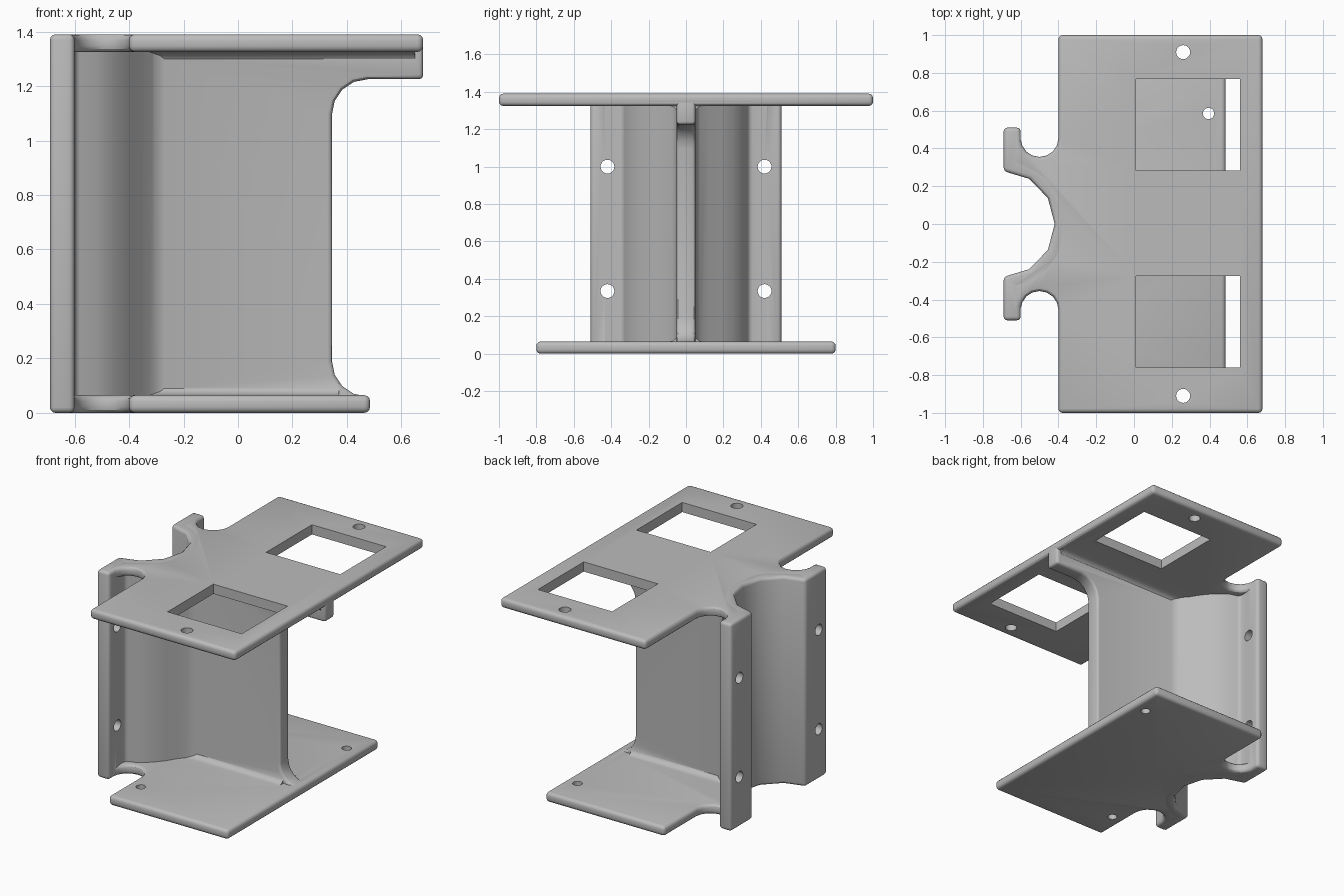
import bpy, bmesh, math
from mathutils import Matrix, Vector

if "Cube" in bpy.data.objects:
    bpy.data.objects.remove(bpy.data.objects["Cube"], do_unlink=True)

HEIGHT, PLATE = 1.39, 0.065

grey = bpy.data.materials.new("plain grey")
grey.use_nodes = True
COLOUR = (0.5, 0.5, 0.5, 1)
grey.diffuse_color = COLOUR
grey.node_tree.nodes["Principled BSDF"].inputs["Base Color"].default_value = COLOUR


def finish(name, bm):
    bmesh.ops.recalc_face_normals(bm, faces=bm.faces)
    mesh = bpy.data.meshes.new(name)
    bm.to_mesh(mesh)
    bm.free()
    mesh.materials.append(grey)
    ob = bpy.data.objects.new(name, mesh)
    bpy.context.collection.objects.link(ob)
    return ob


def prism(name, outline, start, depth, axes="xyz", round_off=0.0):
    """Extrude a 2D outline; the last letter of axes is the extrusion axis."""
    order = ["xyz".index(a) for a in axes]
    bm = bmesh.new()
    verts = []
    for u, v in outline:
        co = [0, 0, 0]
        co[order[0]], co[order[1]], co[order[2]] = u, v, start
        verts.append(bm.verts.new(co))
    face = bm.faces.new(verts)
    move = Vector((0, 0, 0))
    move[order[2]] = depth
    new = bmesh.ops.extrude_face_region(bm, geom=[face])["geom"]
    bmesh.ops.translate(bm, vec=move, verts=[g for g in new if isinstance(g, bmesh.types.BMVert)])
    ob = finish(name, bm)
    if round_off:
        mod = ob.modifiers.new("rounded edges", "BEVEL")
        mod.width, mod.segments = round_off, 3
        mod.limit_method, mod.angle_limit = "ANGLE", math.radians(40)
        apply(ob, mod)
    return ob


def cylinder(name, centre, radius, depth, axis="z"):
    bm = bmesh.new()
    turn = Matrix.Rotation(math.pi / 2, 4, "Y") if axis == "x" else Matrix()
    bmesh.ops.create_cone(bm, cap_ends=True, segments=20, radius1=radius, radius2=radius,
                          depth=depth, matrix=Matrix.Translation(centre) @ turn)
    return finish(name, bm)


def apply(ob, mod):
    bpy.context.view_layer.objects.active = ob
    bpy.ops.object.modifier_apply(modifier=mod.name)


def combine(ob, other, operation):
    mod = ob.modifiers.new(operation, "BOOLEAN")
    mod.operation, mod.solver, mod.object = operation, "EXACT", other
    apply(ob, mod)
    bpy.data.objects.remove(other, do_unlink=True)


def arc(cx, cy, r, start, end, steps):
    return [(cx + r * math.cos(math.radians(start + (end - start) * i / steps)),
             cy + r * math.sin(math.radians(start + (end - start) * i / steps)))
            for i in range(steps + 1)]


def mirrored(half):
    return half + [(x, -y) for x, y in reversed(half)]


def rectangle(x0, x1, y0, y1):
    return [(x0, y0), (x1, y0), (x1, y1), (x0, y1)]


def plate(name, x_end, half_width, z):
    # Rectangle with a scalloped notch, ending inside the column wall
    half = [(x_end, half_width), (-0.4, half_width)]
    half += arc(-0.5, 0.455, 0.1, 0, -180, 8)
    half += [(-0.645, 0.455), (-0.645, 0.31)] + arc(-0.7, 0, 0.315, 70, 10, 5)
    return prism(name, mirrored(half), z, PLATE, round_off=0.022)


# Column: curved saddle wall with two mounting flanges, blended into the web
column_half = [(-0.20, 0.04), (-0.26, 0.045), (-0.31, 0.07), (-0.355, 0.12), (-0.40, 0.19),
               (-0.45, 0.25), (-0.52, 0.31), (-0.60, 0.335), (-0.60, 0.51), (-0.69, 0.51)]
column_half += arc(-0.7, 0, 0.28, 88, 0, 3)[:-1]
column = mirrored(column_half)
column.insert(len(column_half), (-0.42, 0))
bracket = prism("bracket", column, 0, HEIGHT, round_off=0.02)

# Plates
combine(bracket, plate("top_plate", 0.68, 1.0, HEIGHT - PLATE), "UNION")
combine(bracket, plate("bottom_plate", 0.485, 0.8, 0), "UNION")

# Central web with a rib running out under the top plate
web = [(-0.38, 0.03), (0.46, 0.03)]
web += arc(0.475, 0.19, 0.13, 270, 180, 4)
web += arc(0.475, 1.095, 0.13, 180, 90, 4)
web += [(0.68, 1.225), (0.68, 1.355), (-0.38, 1.355)]
combine(bracket, prism("web", web, -0.05, 0.1, "xzy", 0.025), "UNION")

# Fillets where the web meets each plate
for name, z, up, x_end in (("top_fillet", HEIGHT - PLATE, -1, 0.65), ("bottom_fillet", PLATE, 1, 0.37)):
    curve = [(0.09, z - up * 0.02)] + [(y, z + up * h) for y, h in arc(0.09, 0.045, 0.045, 270, 180, 4)]
    section = curve + [(-y, h) for y, h in reversed(curve)]
    combine(bracket, prism(name, section, -0.36, x_end + 0.36, "yzx"), "UNION")

# Windows and screw holes
cutters = [prism("window_cutter", rectangle(0.01, 0.56, y, y + 0.485), 1.2, 0.4)
           for y in (0.283, -0.76)]
for side in (-1, 1):
    cutters.append(cylinder("top_hole_cutter", (0.26, side * 0.91, HEIGHT), 0.037, 0.4))
    for z in (0.335, 1.0):
        cutters.append(cylinder("flange_hole_cutter", (-0.65, side * 0.42, z), 0.037, 0.3, "x"))
for spot in ((0.395, 0.585, 0), (-0.31, -0.585, 0)):
    cutters.append(cylinder("bottom_hole_cutter", spot, 0.03, 0.4))
for cutter in cutters:
    combine(bracket, cutter, "DIFFERENCE")

# One grey material, smooth rounds with crisp edges
bracket.data.materials.clear()
bracket.data.materials.append(grey)
for poly in bracket.data.polygons:
    poly.material_index = 0
bpy.ops.object.select_all(action="DESELECT")
bracket.select_set(True)
bpy.context.view_layer.objects.active = bracket
bpy.ops.object.shade_smooth_by_angle(angle=math.radians(30))
